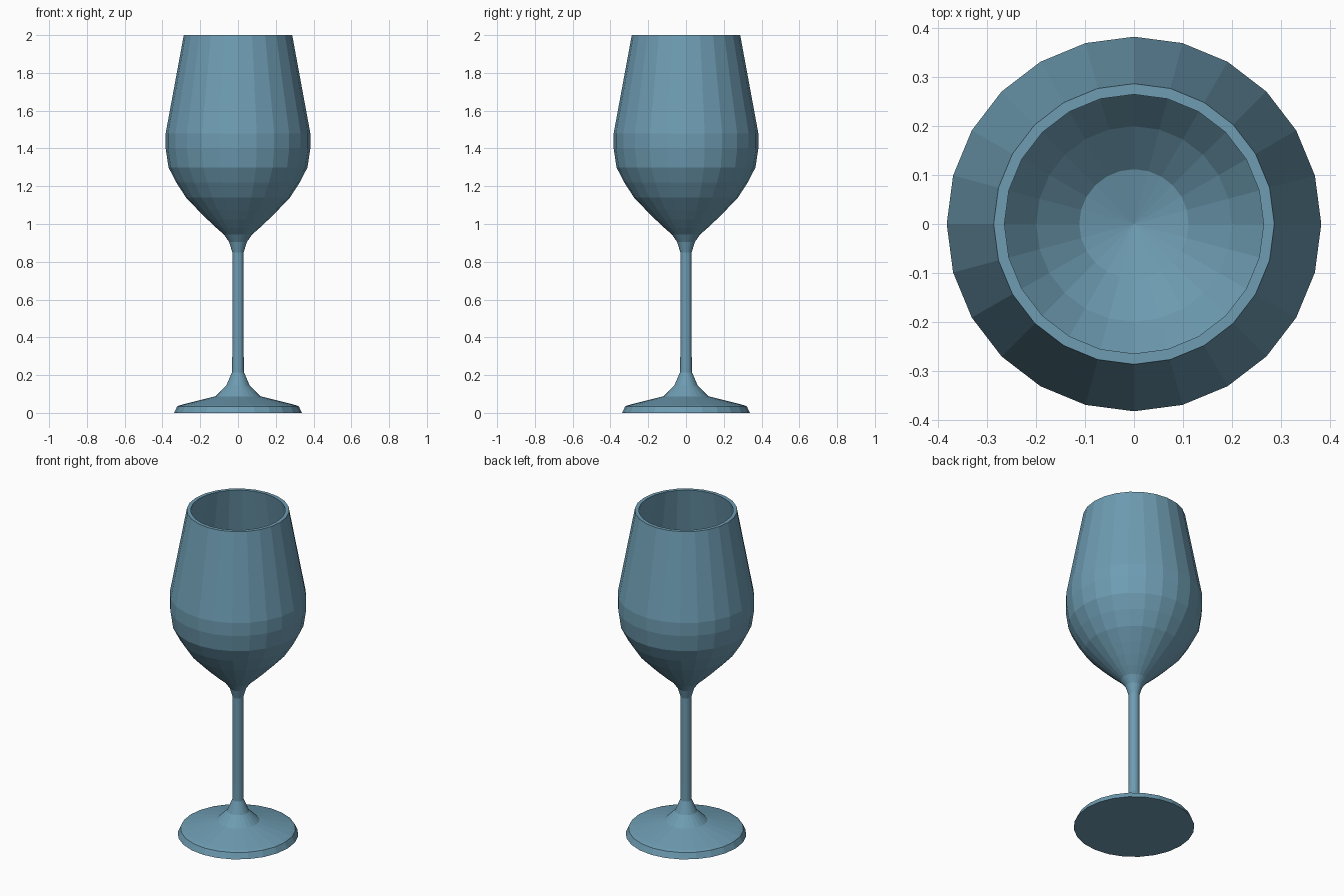
import bpy, bmesh, math

if "Cube" in bpy.data.objects:
    bpy.data.objects.remove(bpy.data.objects["Cube"])

SIDES = 24

# half profile (radius, height): underside, foot, stem, outer bowl, rim, inner bowl
foot = [(0.338, 0), (0.322, 0.035), (0.302, 0.042), (0.12, 0.088),
        (0.062, 0.145), (0.032, 0.215)]
stem = [(0.03, 0.32), (0.03, 0.85)]
bowl_outside = [(0.047, 0.905), (0.075, 0.945), (0.115, 0.98), (0.163, 1.025),
                (0.213, 1.075), (0.275, 1.14), (0.327, 1.22), (0.368, 1.30),
                (0.383, 1.40), (0.383, 1.48), (0.287, 2.0)]
bowl_inside = [(0.265, 2.0), (0.36, 1.48), (0.36, 1.405), (0.344, 1.31),
               (0.303, 1.23), (0.20, 1.10), (0.112, 1.025)]
profile = foot + stem + bowl_outside + bowl_inside

bm = bmesh.new()
rings = []
for r, z in profile:
    rings.append([bm.verts.new((r * math.cos(a), r * math.sin(a), z))
                  for a in (i * math.tau / SIDES for i in range(SIDES))])

# skin between neighbouring rings
for lo, hi in zip(rings, rings[1:]):
    for i in range(SIDES):
        j = (i + 1) % SIDES
        bm.faces.new((lo[i], lo[j], hi[j], hi[i]))

# flat underside and shallow cone at the bottom of the bowl
bm.faces.new(rings[0][::-1])
tip = bm.verts.new((0, 0, 0.995))
for i in range(SIDES):
    bm.faces.new((rings[-1][i], rings[-1][(i + 1) % SIDES], tip))

bmesh.ops.recalc_face_normals(bm, faces=bm.faces[:])
mesh = bpy.data.meshes.new("wine_glass")
bm.to_mesh(mesh)
bm.free()
glass = bpy.data.objects.new("wine_glass", mesh)
bpy.context.collection.objects.link(glass)

# blue-grey glass
tint = bpy.data.materials.new("blue_glass")
tint.diffuse_color = (0.155, 0.333, 0.445, 1)
tint.use_nodes = True
tint.node_tree.nodes["Principled BSDF"].inputs["Base Color"].default_value = tint.diffuse_color
mesh.materials.append(tint)
